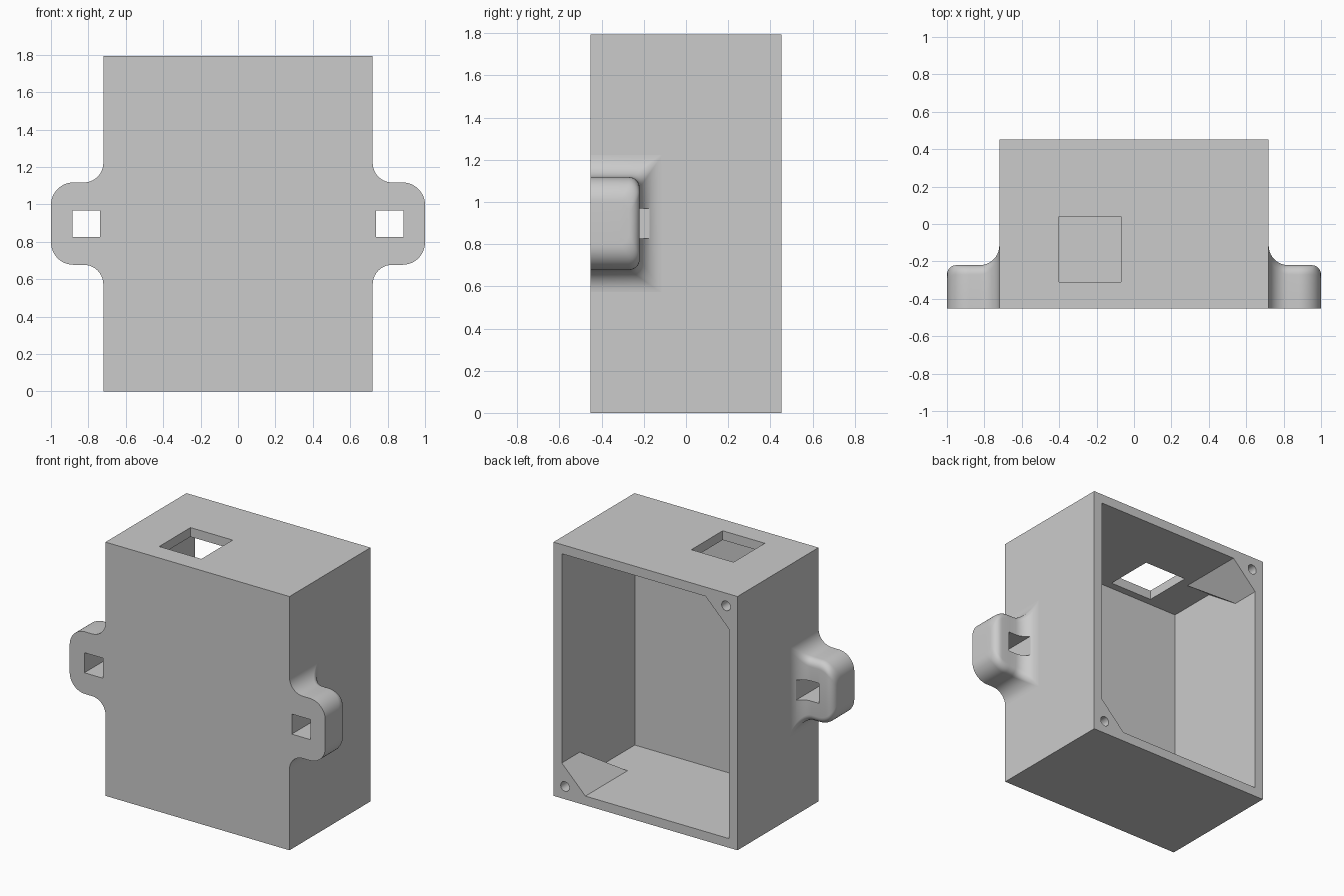
import bpy, bmesh
from math import sin, cos, sqrt, pi

if "Cube" in bpy.data.objects:
    bpy.data.objects.remove(bpy.data.objects["Cube"])

W, Y, H = 0.72, 0.453, 1.795      # half width, half depth, height
WALL, FRONT = 0.065, 0.09         # wall thicknesses
MID = H / 2

grey = bpy.data.materials.new("plain_grey")
grey.use_nodes = True
grey.diffuse_color = (0.6, 0.6, 0.6, 1)
grey.node_tree.nodes["Principled BSDF"].inputs["Base Color"].default_value = (0.6, 0.6, 0.6, 1)


def finish(name, bm):
    bmesh.ops.recalc_face_normals(bm, faces=bm.faces[:])
    me = bpy.data.meshes.new(name)
    bm.to_mesh(me)
    bm.free()
    me.materials.append(grey)
    ob = bpy.data.objects.new(name, me)
    bpy.context.collection.objects.link(ob)
    return ob


def box(name, lo, hi):
    bm = bmesh.new()
    bmesh.ops.create_cube(bm, size=1)
    for v in bm.verts:
        v.co = [l + (c + 0.5) * (h - l) for c, l, h in zip(v.co, lo, hi)]
    return finish(name, bm)


def loft(name, rings):
    """Skin equal-length closed rings and cap both ends."""
    bm = bmesh.new()
    rows = [[bm.verts.new(p) for p in ring] for ring in rings]
    n = len(rows[0])
    for a, b in zip(rows, rows[1:]):
        for i in range(n):
            j = (i + 1) % n
            bm.faces.new((a[i], a[j], b[j], b[i]))
    bm.faces.new(rows[0])
    bm.faces.new(rows[-1])
    return finish(name, bm)


def cut(target, cutter):
    """Subtract the cutter and discard it."""
    mod = target.modifiers.new("cut", "BOOLEAN")
    mod.operation, mod.solver, mod.object = "DIFFERENCE", "EXACT", cutter
    bpy.context.view_layer.objects.active = target
    bpy.ops.object.modifier_apply(modifier=mod.name)
    bpy.data.objects.remove(cutter)


def smooth(ob):
    bpy.ops.object.select_all(action="DESELECT")
    ob.select_set(True)
    bpy.context.view_layer.objects.active = ob
    bpy.ops.object.shade_smooth_by_angle(angle=pi / 6)


# Corner screw block: triangular prism with a sloping inner end
def corner_block(s):
    leg, e = 0.185, 0.05
    section = [(-e, -e), (leg + e, -e), (-e, leg + e)]

    def place(a, b, d):
        return (s * (W - WALL - a), Y - d, MID - s * (MID - WALL - b))
    return loft("corner_block", [
        [place(a, b, -0.3) for a, b in section],
        [place(a, b, 0.47 - 1.45 * b) for a, b in section]])


# Screw hole in a corner block
def screw_hole(s):
    r, n = 0.034, 24
    x, z = s * (W - 0.09), MID - s * (MID - 0.09)
    return loft("screw_hole", [
        [(x + r * cos(2 * pi * i / n), y, z + r * sin(2 * pi * i / n)) for i in range(n)]
        for y in (Y + 0.1, Y - 0.2)])


# Housing: box hollowed from the back, leaving two corner blocks
housing = box("housing", (-W, -Y, 0), (W, Y, H))
cavity = box("cavity", (-W + WALL, -Y + FRONT, WALL), (W - WALL, Y + 0.2, H - WALL))
for s in (1, -1):
    cut(cavity, corner_block(s))
cut(housing, cavity)
for s in (1, -1):
    cut(housing, screw_hole(s))

# Cable opening in the top
cut(housing, box("opening", (-0.4, -0.31, H - 0.2), (-0.07, 0.04, H + 0.1)))
smooth(housing)


# Mounting ear: sections along x, flared into the wall and rounded at the tip
def ear(name, s):
    flare, tip, edge, half, back = 0.105, 0.12, 0.05, 0.22, -0.22
    stations = []
    for i in range(11):
        t = i / 10 * pi / 2
        f = flare * (1 - sin(t))
        stations.append((W + flare * (1 - cos(t)), half + f, back + f,
                         edge * (1 - 0.9 * f / flare)))
    for i in range(13):
        t = i / 12 * pi / 2
        x = 1 - tip + tip * sin(t)
        u = max(0, x - 1 + edge)
        drop = edge - sqrt(max(0, edge * edge - u * u))
        stations.append((x, half - tip * (1 - cos(t)), back - drop, edge))
    rings = []
    for x, h, top, r in stations:
        arc = [(top - r + r * sin(k / 6 * pi / 2), h - r + r * cos(k / 6 * pi / 2))
               for k in range(7)]
        side = [(-Y, h)] + arc
        ring = side + [(y, -z) for y, z in reversed(side)]
        rings.append([(s * x, y, MID + z) for y, z in ring])
    ob = loft(name, rings)
    # Square strap slot
    xs = sorted((s * 0.738, s * 0.885))
    cut(ob, box("slot", (xs[0], -0.6, MID - 0.071), (xs[1], 0.1, MID + 0.071)))
    smooth(ob)


ear("left_ear", 1)
ear("right_ear", -1)
